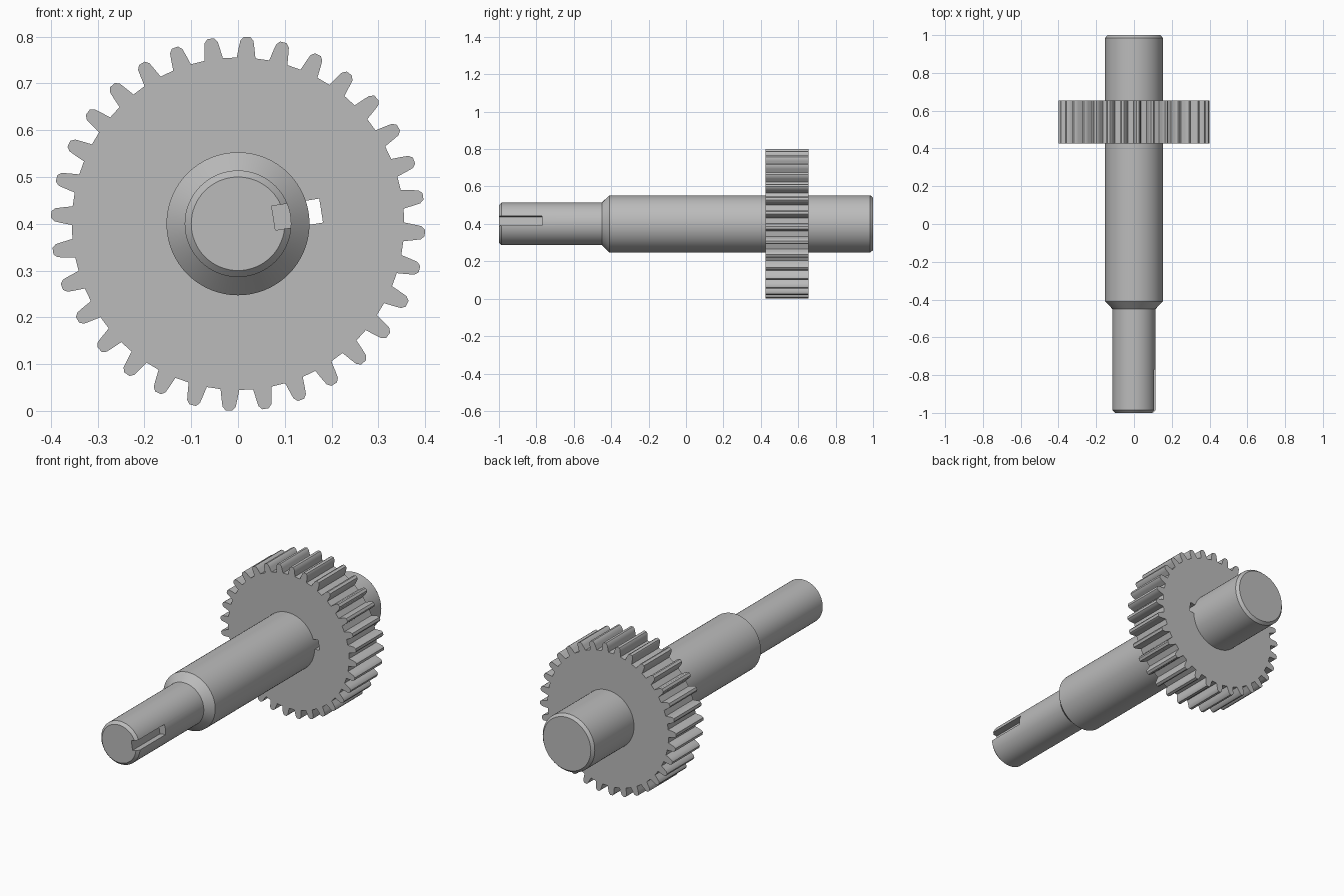
import bpy, bmesh
from math import cos, sin, tau, radians
from mathutils import Matrix

if "Cube" in bpy.data.objects:
    bpy.data.objects.remove(bpy.data.objects["Cube"])

AXIS_Z = 0.4
KEY_ANGLE = radians(9)

steel = bpy.data.materials.new("grey_steel")
steel.use_nodes = True
steel.diffuse_color = (0.5, 0.5, 0.5, 1)
steel.node_tree.nodes["Principled BSDF"].inputs["Base Color"].default_value = (0.5, 0.5, 0.5, 1)


def finish(name, bm):
    bmesh.ops.recalc_face_normals(bm, faces=bm.faces)
    mesh = bpy.data.meshes.new(name)
    bm.to_mesh(mesh)
    bm.free()
    obj = bpy.data.objects.new(name, mesh)
    bpy.context.collection.objects.link(obj)
    mesh.materials.append(steel)
    return obj


def loft(name, rings):
    """Bridge equal-sized loops of points and cap both ends."""
    bm = bmesh.new()
    loops = [[bm.verts.new(p) for p in ring] for ring in rings]
    n = len(loops[0])
    for a, b in zip(loops, loops[1:]):
        for i in range(n):
            j = (i + 1) % n
            bm.faces.new((a[i], a[j], b[j], b[i]))
    bm.faces.new(loops[0])
    bm.faces.new(loops[-1])
    return finish(name, bm)


def cut_key(target, name, r0, r1, y0, y1):
    """Cut a radial square slot between two radii."""
    bm = bmesh.new()
    bmesh.ops.create_cube(bm, size=1)
    bmesh.ops.transform(bm, verts=bm.verts, matrix=(
        Matrix.Translation((0, 0, AXIS_Z)) @ Matrix.Rotation(-KEY_ANGLE, 4, "Y")
        @ Matrix.Translation(((r0 + r1) / 2, (y0 + y1) / 2, 0))
        @ Matrix.Diagonal((r1 - r0, y1 - y0, 0.052, 1))))
    cutter = finish(name, bm)
    cutter.hide_render = True
    mod = target.modifiers.new("key_slot", "BOOLEAN")
    mod.object = cutter
    mod.operation = "DIFFERENCE"
    mod.solver = "EXACT"
    bpy.ops.object.select_all(action="DESELECT")
    bpy.context.view_layer.objects.active = target
    target.select_set(True)
    bpy.ops.object.modifier_apply(modifier=mod.name)
    bpy.data.objects.remove(cutter)


def smooth(obj, degrees):
    bpy.ops.object.select_all(action="DESELECT")
    bpy.context.view_layer.objects.active = obj
    obj.select_set(True)
    bpy.ops.object.shade_smooth_by_angle(angle=radians(degrees))


# Stepped shaft, turned along y: (y, radius)
profile = [(-1, 0.1), (-0.986, 0.114), (-0.45, 0.114), (-0.41, 0.153),
           (0.985, 0.153), (1, 0.14)]
SIDES = 64
shaft = loft("shaft", [[(r * cos(tau * i / SIDES), y, AXIS_Z + r * sin(tau * i / SIDES))
                        for i in range(SIDES)] for y, r in profile])
cut_key(shaft, "shaft_key_cutter", 0.077, 0.2, -1.1, -0.77)
smooth(shaft, 30)

# Spur gear: one tooth outline as (radius, sideways offset), repeated round
TEETH = 32
tooth = [(0.355, -0.02), (0.378, -0.0165), (0.392, -0.014), (0.4, -0.007),
         (0.4, 0.007), (0.392, 0.014), (0.378, 0.0165), (0.355, 0.02)]
outline = []
for k in range(TEETH):
    a = radians(87.2) + tau * k / TEETH
    for r, s in tooth:
        outline.append((r * cos(a) - s * sin(a), AXIS_Z + r * sin(a) + s * cos(a)))
gear = loft("gear", [[(x, y, z) for x, z in outline] for y in (0.425, 0.655)])
cut_key(gear, "gear_key_cutter", 0.12, 0.18, 0.3, 0.8)
smooth(gear, 40)
